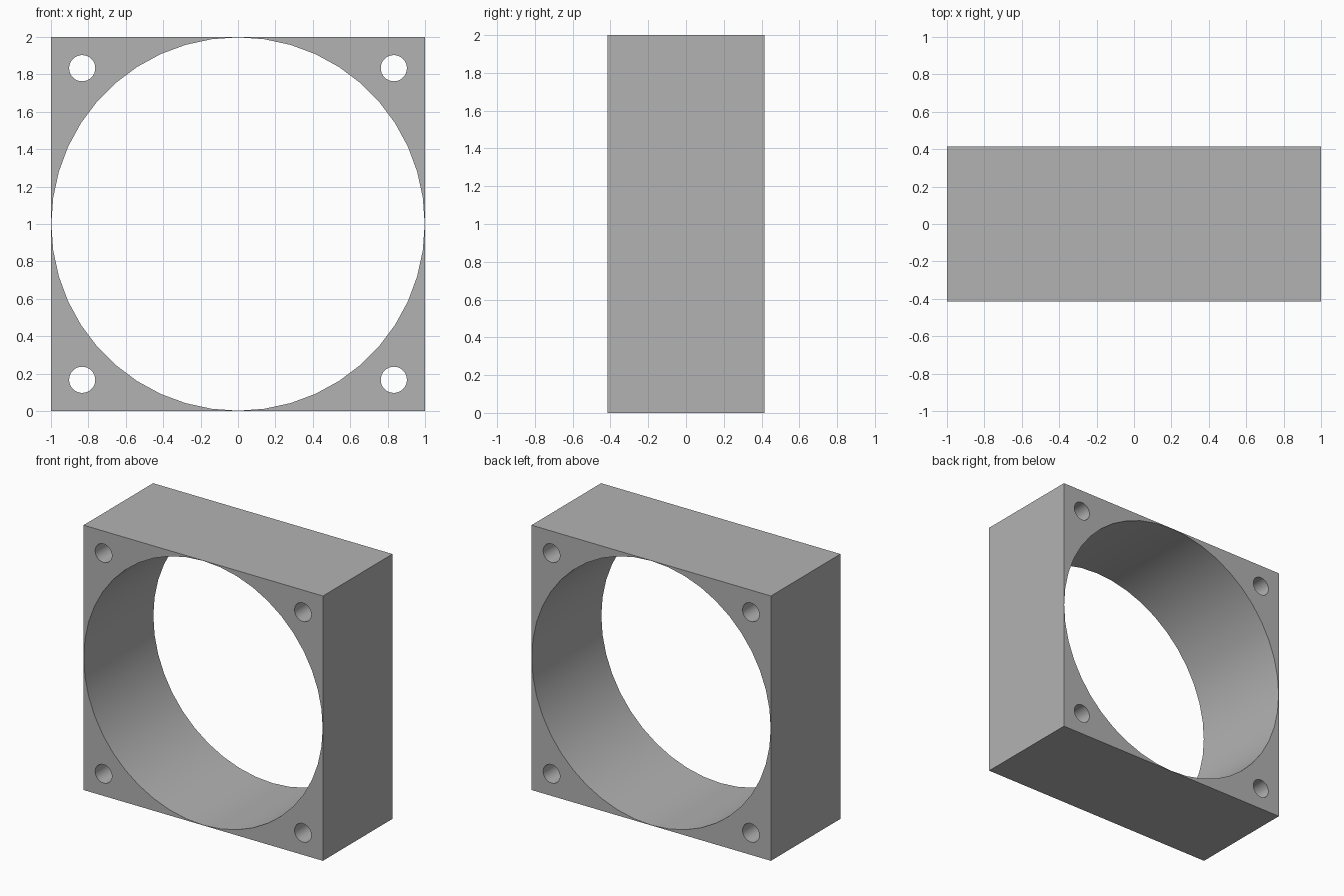
import bpy
import math

cube = bpy.data.objects.get("Cube")
if cube:
    bpy.data.objects.remove(cube, do_unlink=True)

DEPTH = 0.83
HOLE_OFFSET = 0.833

# Plain grey plastic
grey = bpy.data.materials.new("mid_grey")
grey.use_nodes = True
colour = (0.448, 0.448, 0.448, 1)
grey.diffuse_color = colour
grey.node_tree.nodes["Principled BSDF"].inputs["Base Color"].default_value = colour

# Square block
bpy.ops.mesh.primitive_cube_add(size=2, location=(0, 0, 1))
frame = bpy.context.object
frame.name = "square_duct_frame"
frame.scale.y = DEPTH / 2
bpy.ops.object.transform_apply(location=False, rotation=False, scale=True)
frame.data.materials.append(grey)


def bore(x, z, radius, sides):
    """Cut a round hole through the frame from front to back."""
    bpy.ops.mesh.primitive_cylinder_add(
        vertices=sides, radius=radius, depth=DEPTH * 2,
        location=(x, 0, z), rotation=(math.pi / 2, 0, 0))
    cutter = bpy.context.object
    cutter.name = "hole_cutter"
    cutter.hide_render = True
    cutter.data.materials.append(grey)
    cut = frame.modifiers.new("bore", "BOOLEAN")
    cut.operation = "DIFFERENCE"
    cut.solver = "EXACT"
    cut.object = cutter
    bpy.ops.object.select_all(action="DESELECT")
    frame.select_set(True)
    bpy.context.view_layer.objects.active = frame
    bpy.ops.object.modifier_apply(modifier=cut.name)
    bpy.data.objects.remove(cutter, do_unlink=True)


# Main air opening, almost touching the outer walls
bore(0, 1, 0.998, 44)

# Screw holes in the four corners
for sx in (-1, 1):
    for sz in (-1, 1):
        bore(sx * HOLE_OFFSET, 1 + sz * HOLE_OFFSET, 0.07, 32)

bpy.ops.object.shade_smooth_by_angle(angle=math.radians(30))
